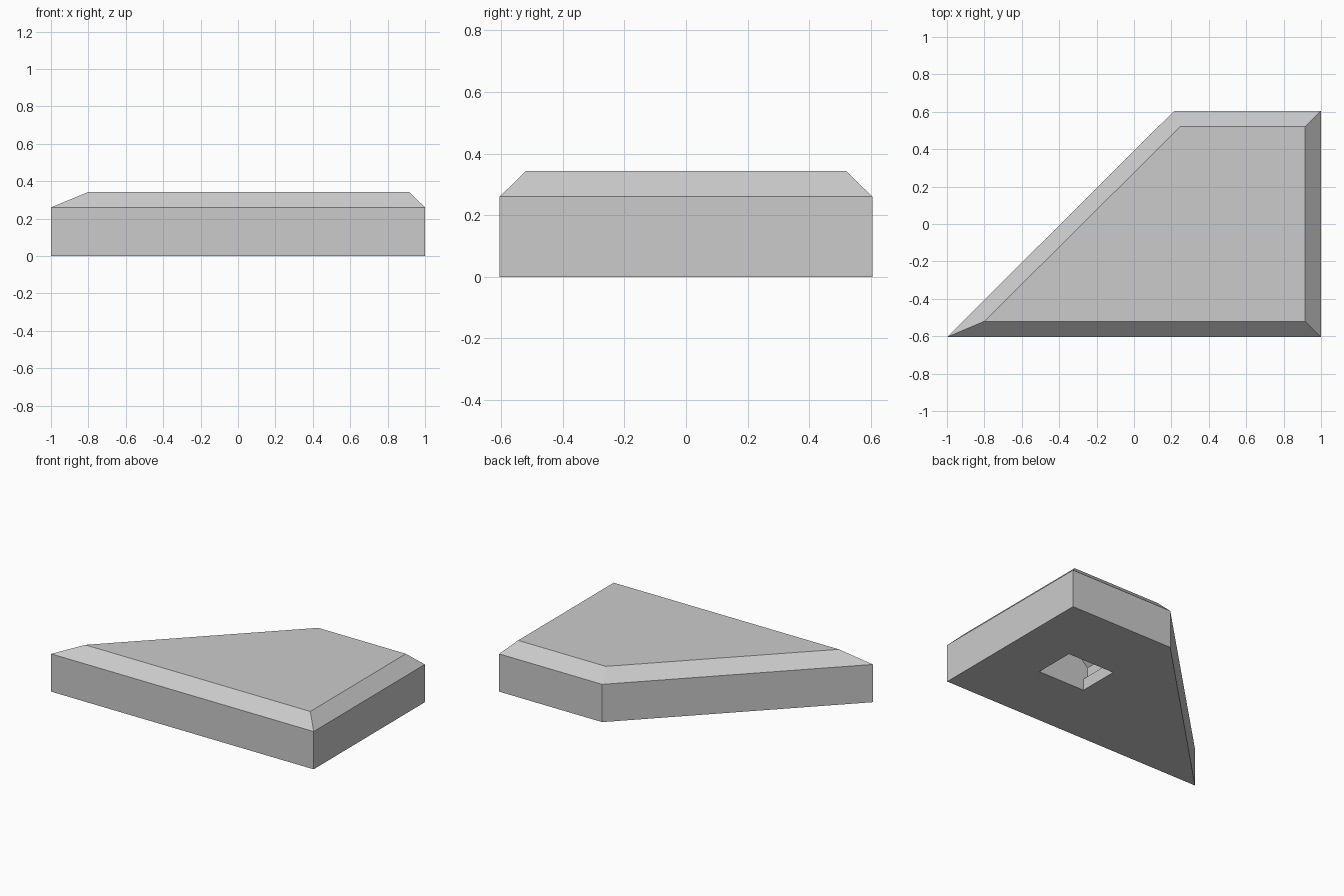
import bpy
import bmesh

if "Cube" in bpy.data.objects:
    bpy.data.objects.remove(bpy.data.objects["Cube"], do_unlink=True)

# One plain grey
grey = bpy.data.materials.new("light_grey")
grey.use_nodes = True
colour = (0.6, 0.6, 0.6, 1)
grey.diffuse_color = colour
grey.node_tree.nodes["Principled BSDF"].inputs["Base Color"].default_value = colour


def loft(name, rings):
    """Join equal-length rings of points into a closed flat-faced solid."""
    bm = bmesh.new()
    loops = [[bm.verts.new(p) for p in ring] for ring in rings]
    for low, high in zip(loops, loops[1:]):
        for i in range(len(low)):
            j = (i + 1) % len(low)
            bm.faces.new((low[i], low[j], high[j], high[i]))
    bm.faces.new(list(reversed(loops[0])))
    bm.faces.new(loops[-1])
    bmesh.ops.recalc_face_normals(bm, faces=bm.faces[:])
    mesh = bpy.data.meshes.new(name)
    bm.to_mesh(mesh)
    bm.free()
    mesh.materials.append(grey)
    obj = bpy.data.objects.new(name, mesh)
    bpy.context.collection.objects.link(obj)
    return obj


# Wedge-shaped slab with a chamfered top rim
outline = [(-1, -0.605), (1, -0.605), (1, 0.605), (0.215, 0.605)]
inset = [(-0.8, -0.52), (0.915, -0.52), (0.915, 0.52), (0.247, 0.52)]
slab = loft("wedge_slab", [[(x, y, z) for x, y in pts] for pts, z in
                           ((outline, 0), (outline, 0.26), (inset, 0.343))])

# Undercut socket in the underside: narrow mouth, wider chamber, sloped roof
centre = 0.464
half = [(0.178, -0.05), (0.178, 0.08), (0.21, 0.08), (0.21, 0.17), (0.13, 0.25)]
profile = [(centre + w, z) for w, z in half]
profile += [(centre - w, z) for w, z in reversed(half)]
cutter = loft("socket_cutter", [[(x, y, z) for x, z in profile] for y in (-0.145, 0.14)])
cutter.hide_render = True

cut = slab.modifiers.new("socket", 'BOOLEAN')
cut.operation = 'DIFFERENCE'
cut.solver = 'EXACT'
cut.object = cutter
bpy.context.view_layer.objects.active = slab
slab.select_set(True)
bpy.ops.object.modifier_apply(modifier=cut.name)
bpy.data.objects.remove(cutter, do_unlink=True)
